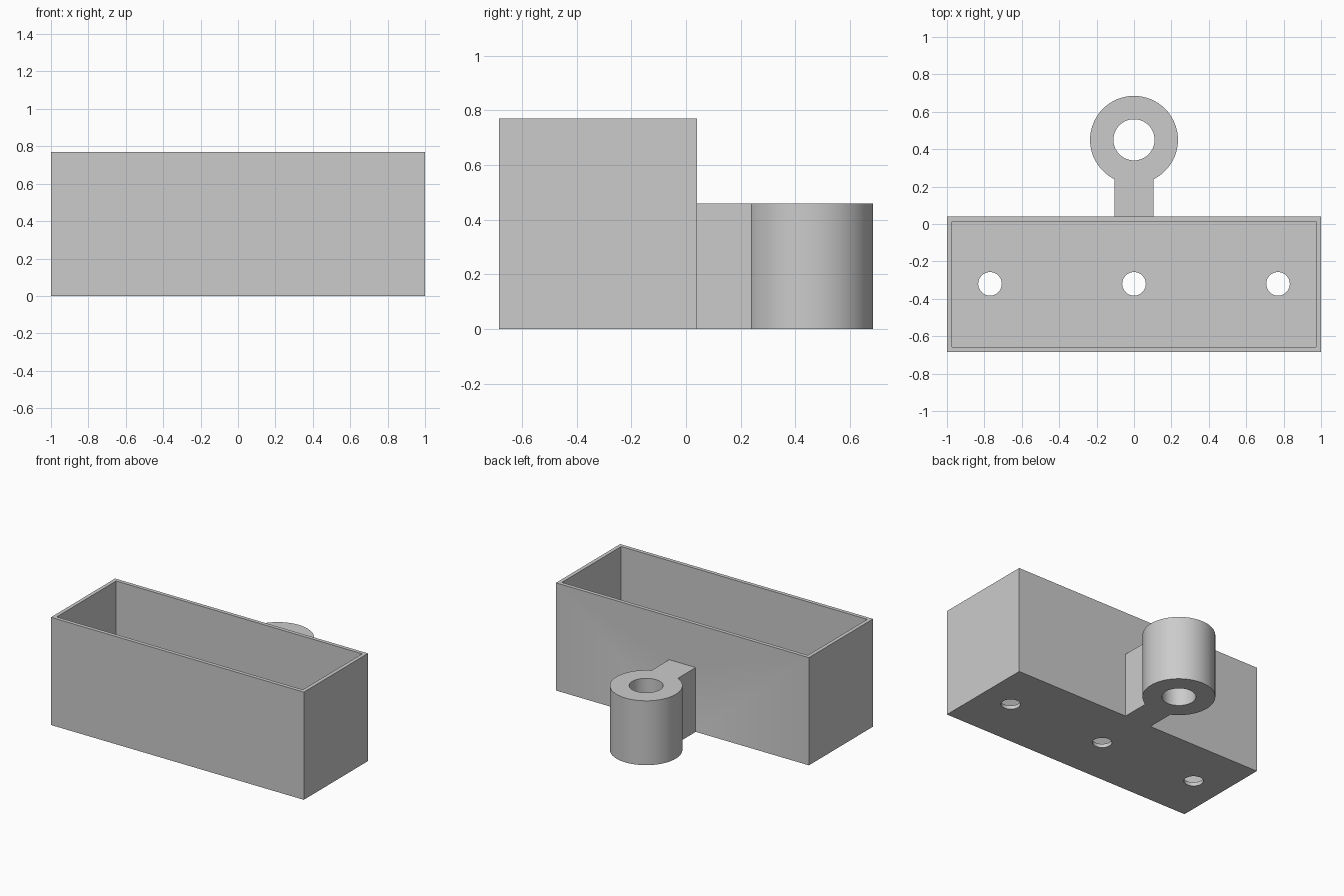
import bpy
from math import radians

cube = bpy.data.objects.get("Cube")
if cube:
    bpy.data.objects.remove(cube, do_unlink=True)

GREY = (0.60, 0.60, 0.60, 1)
mat = bpy.data.materials.new("plain grey")
mat.use_nodes = True
mat.diffuse_color = GREY
mat.node_tree.nodes["Principled BSDF"].inputs["Base Color"].default_value = GREY


def block(name, x, y, z):
    """Box from (min, max) pairs."""
    spans = (x, y, z)
    bpy.ops.mesh.primitive_cube_add(size=1, location=[(a + b) / 2 for a, b in spans])
    ob = bpy.context.object
    ob.name = name
    ob.scale = [b - a for a, b in spans]
    bpy.ops.object.transform_apply(location=True, rotation=False, scale=True)
    ob.data.materials.append(mat)
    return ob


def cylinder(name, x, y, radius, z, sides=64):
    bpy.ops.mesh.primitive_cylinder_add(
        vertices=sides, radius=radius, depth=z[1] - z[0],
        location=(x, y, (z[0] + z[1]) / 2))
    ob = bpy.context.object
    ob.name = name
    bpy.ops.object.transform_apply(location=True, rotation=False, scale=True)
    ob.data.materials.append(mat)
    return ob


def combine(target, other, operation):
    """Apply a boolean and discard the second object."""
    mod = target.modifiers.new(operation.title(), "BOOLEAN")
    mod.operation = operation
    mod.solver = "EXACT"
    mod.object = other
    bpy.ops.object.select_all(action="DESELECT")
    target.select_set(True)
    bpy.context.view_layer.objects.active = target
    bpy.ops.object.modifier_apply(modifier=mod.name)
    bpy.data.objects.remove(other, do_unlink=True)


FRONT, BACK, TOP, WALL = -0.685, 0.04, 0.77, 0.027
RING_Y, RING_TOP = 0.45, 0.46

# Open tray with thin walls and floor
tray = block("tray_with_ring_mount", (-1, 1), (FRONT, BACK), (0, TOP))
combine(tray, block("cavity", (WALL - 1, 1 - WALL), (FRONT + WALL, BACK - WALL),
                    (WALL, TOP + 0.2)), "DIFFERENCE")

# Drain holes along the floor
for x in (-0.77, 0, 0.77):
    combine(tray, cylinder("drain_hole", x, -0.32, 0.063, (-0.1, 0.1), 48), "DIFFERENCE")

# Neck and mounting ring behind the tray
neck = block("neck", (-0.105, 0.105), (BACK - WALL / 2, 0.32), (0, RING_TOP))
combine(neck, cylinder("ring", 0, RING_Y, 0.235, (0, RING_TOP)), "UNION")
combine(neck, cylinder("ring_bore", 0, RING_Y, 0.11, (-0.1, RING_TOP + 0.1)), "DIFFERENCE")
combine(tray, neck, "UNION")

# Smooth round surfaces, crisp edges
bpy.ops.object.select_all(action="DESELECT")
tray.select_set(True)
bpy.context.view_layer.objects.active = tray
bpy.ops.object.shade_smooth_by_angle(angle=radians(30))
